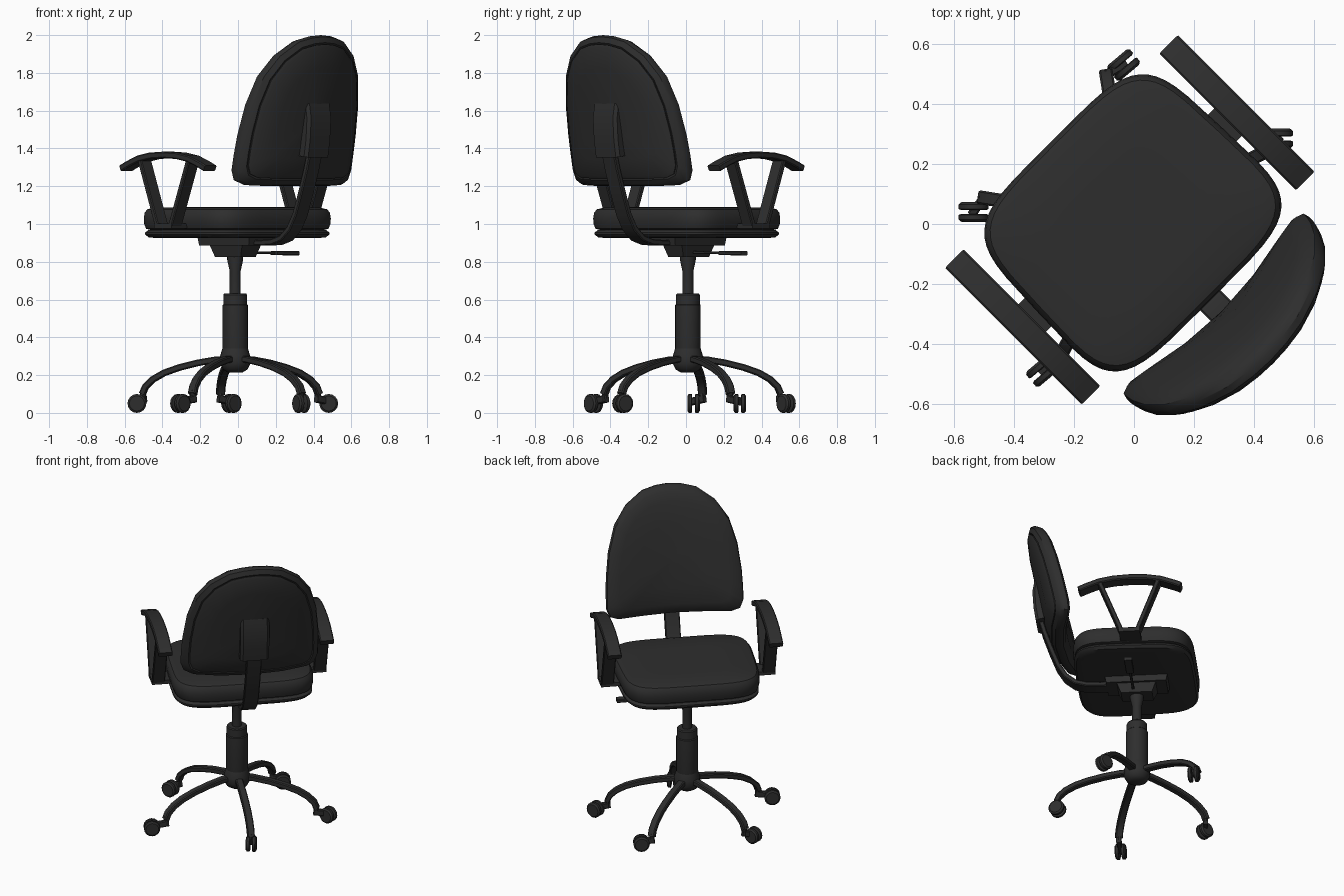
import bpy, bmesh, math
from mathutils import Vector, Matrix

cube = bpy.data.objects.get("Cube")
if cube:
    bpy.data.objects.remove(cube, do_unlink=True)

mat = bpy.data.materials.new("charcoal_black")
mat.use_nodes = True
mat.diffuse_color = (0.027, 0.027, 0.027, 1)
mat.node_tree.nodes["Principled BSDF"].inputs["Base Color"].default_value = mat.diffuse_color

TURN = Matrix.Rotation(math.radians(45), 4, 'Z')   # the chair is swivelled on its base
AXIS = Vector((-0.015, 0.01, 0))                   # column position


def loft(name, rings, turned=True, angle=35):
    """Skin a list of closed rings and cap both ends."""
    bm = bmesh.new()
    loops = [[bm.verts.new(p) for p in ring] for ring in rings]
    for a, b in zip(loops, loops[1:]):
        for i in range(len(a)):
            j = (i + 1) % len(a)
            bm.faces.new((a[i], a[j], b[j], b[i]))
    bm.faces.new(loops[0])
    bm.faces.new(loops[-1])
    bmesh.ops.recalc_face_normals(bm, faces=bm.faces)
    if turned:
        bm.transform(TURN)
    me = bpy.data.meshes.new(name)
    bm.to_mesh(me)
    bm.free()
    me.materials.append(mat)
    ob = bpy.data.objects.new(name, me)
    bpy.context.collection.objects.link(ob)
    bpy.ops.object.select_all(action='DESELECT')
    ob.select_set(True)
    bpy.context.view_layer.objects.active = ob
    bpy.ops.object.shade_smooth_by_angle(angle=math.radians(angle))
    return ob


def sweep(name, path, width, thick, heading=90, origin=(0, 0, 0), turned=True):
    """Sweep a chamfered bar along (distance, height) points in a vertical plane."""
    h = math.radians(heading)
    fwd, side, up = Vector((math.cos(h), math.sin(h), 0)), Vector((-math.sin(h), math.cos(h), 0)), Vector((0, 0, 1))
    w, t = width / 2, thick / 2
    c = min(w, t) * 0.35
    section = [(w, t - c), (w - c, t), (c - w, t), (-w, t - c), (-w, c - t), (c - w, -t), (w - c, -t), (w, c - t)]
    pts = [Vector(origin) + fwd * d + up * z for d, z in path]
    rings = []
    for i, p in enumerate(pts):
        tan = (pts[min(i + 1, len(pts) - 1)] - pts[max(i - 1, 0)]).normalized()
        nrm = side.cross(tan)
        rings.append([p + side * a + nrm * b for a, b in section])
    return loft(name, rings, turned)


def lathe(name, profile, centre=AXIS, sides=20):
    rings = [[Vector(centre) + Vector((r * math.cos(k * math.tau / sides), r * math.sin(k * math.tau / sides), z))
              for k in range(sides)] for r, z in profile]
    return loft(name, rings, False)


def box(name, size, centre, taper=1.0):
    """Box whose bottom is scaled by taper."""
    sx, sy, sz = (s / 2 for s in size)
    c = Vector(centre)
    rings = [[c + Vector((x * sx * f, y * sy * f, z)) for x, y in ((1, 1), (-1, 1), (-1, -1), (1, -1))]
             for f, z in ((taper, -sz), (1, sz))]
    return loft(name, rings)


# Seat: rounded square with a bulging front edge
def seat_ring(scale, z, n=48):
    ring = []
    for k in range(n):
        a = k * math.tau / n
        x, y = (math.copysign(abs(f) ** 0.42, f) for f in (math.cos(a), math.sin(a)))
        ring.append(Vector((0.435 * x * scale * (1 - 0.03 * y), 0.015 + 0.375 * y * scale, z)))
    return ring


loft("seat_cushion", [seat_ring(s, z) for s, z in (
    (0.9, 0.965), (0.975, 0.975), (0.995, 1.0), (1, 1.03), (0.99, 1.06), (0.96, 1.078),
    (0.88, 1.087), (0.5, 1.09))])
loft("seat_pan", [seat_ring(s, z) for s, z in (
    (0.86, 0.925), (0.95, 0.93), (0.985, 0.945), (0.985, 0.955), (0.95, 0.968))])

# Backrest: arched outline, curved around the sitter and leaning back
HALF = [(0, 0), (0.2, 0), (0.36, 0.008), (0.41, 0.035), (0.43, 0.1), (0.43, 0.2), (0.425, 0.34),
        (0.405, 0.54), (0.36, 0.73), (0.28, 0.87), (0.17, 0.965), (0.08, 0.992), (0, 1)]
OUTLINE = HALF + [(-x, t) for x, t in HALF[-2:0:-1]]


def back_ring(scale, offset):
    ring = []
    for x, t in OUTLINE:
        x, t = x * scale, 0.45 + (t - 0.45) * scale
        ring.append(Vector((x, -0.45 - 0.16 * t + 0.43 * x * x + offset, 1.2 + 0.8 * t)))
    return ring


loft("backrest_cushion", [back_ring(s, o) for s, o in (
    (0.08, 0.07), (0.5, 0.065), (0.8, 0.052), (0.93, 0.035), (0.985, 0.015), (1, -0.01),
    (0.98, -0.035), (0.91, -0.05), (0.85, -0.035))])
loft("backrest_shell", [back_ring(s, o) for s, o in (
    (0.88, -0.03), (0.89, -0.052), (0.85, -0.06), (0.6, -0.07), (0.08, -0.073))])
sweep("backrest_bracket_cover", [(-0.555, 1.36), (-0.57, 1.45), (-0.577, 1.56), (-0.565, 1.63)], 0.18, 0.09)
sweep("backrest_support_bar", [(-0.05, 0.905), (-0.2, 0.9), (-0.29, 0.905), (-0.36, 0.925), (-0.42, 0.975),
                               (-0.465, 1.05), (-0.51, 1.17), (-0.55, 1.29), (-0.585, 1.42)], 0.095, 0.03)

# Armrests: arched pad on a V of two struts with a tab into the seat
for label, side in (("left", 1), ("right", -1)):
    at = (side * 0.505, 0, 0)
    sweep(label + "_arm_pad", [(-0.295, 1.295), (-0.25, 1.315), (-0.17, 1.345), (-0.08, 1.361), (0.02, 1.366),
                               (0.12, 1.361), (0.21, 1.345), (0.29, 1.315), (0.335, 1.295)], 0.088, 0.034, 90, at)
    sweep(label + "_arm_front_strut", [(0.195, 1.335), (0.065, 0.985)], 0.08, 0.028, 90, at)
    sweep(label + "_arm_rear_strut", [(-0.165, 1.335), (-0.03, 0.985)], 0.08, 0.028, 90, at)
    box(label + "_arm_tab", (0.17, 0.13, 0.025), (side * 0.46, 0.018, 0.99))

# Tilt mechanism and height lever
box("mechanism_plate", (0.18, 0.39, 0.05), (0, 0.02, 0.91), 0.95)
box("mechanism_housing", (0.14, 0.24, 0.06), (0, 0.02, 0.855), 0.8)
sweep("lever_rod", [(0.05, 0.85), (0.3, 0.846)], 0.016, 0.014, 0, (0, 0.0, 0))
sweep("lever_paddle", [(0.27, 0.846), (0.31, 0.846), (0.41, 0.845), (0.435, 0.845)], 0.05, 0.022, 0, (0, 0.0, 0))

# Gas column and hub
lathe("gas_rod", [(0.029, 0.6), (0.029, 0.75), (0.042, 0.81), (0.042, 0.84)])
lathe("column_sleeve", [(0.06, 0.3), (0.068, 0.34), (0.068, 0.57), (0.063, 0.575), (0.063, 0.625), (0.058, 0.632)])
lathe("hub", [(0.04, 0.215), (0.065, 0.23), (0.08, 0.26), (0.08, 0.3), (0.068, 0.34)])

# Five curved legs, each with a swivelled twin-wheel caster
LEG = [(0.03, 0.285), (0.1, 0.282), (0.2, 0.265), (0.3, 0.24), (0.38, 0.212), (0.44, 0.178),
       (0.48, 0.14), (0.497, 0.1)]
CASTERS = [((0.335, -0.335), 300), ((0.48, 0.285), 0), ((-0.035, 0.53), 40),
           ((-0.535, 0.04), 180), ((-0.305, -0.49), 220)]
for i, ((cx, cy), swivel) in enumerate(CASTERS):
    heading = 315 + 72 * i
    n = str(i + 1)
    sweep("leg_" + n, LEG, 0.046, 0.034, heading, AXIS, False)
    h, s = math.radians(heading), math.radians(swivel)
    tip = AXIS + Vector((math.cos(h), math.sin(h), 0)) * 0.493
    centre = Vector((cx, cy, 0.05))
    axle, roll = Vector((-math.sin(s), math.cos(s), 0)), Vector((math.cos(s), math.sin(s), 0))
    lathe("caster_stem_" + n, [(0.016, 0.06), (0.016, 0.12)], tip, 10)
    # yoke joining the stem to the wheels
    gap = centre - tip
    gap.z = 0
    yaw = math.degrees(math.atan2(gap.y, gap.x))
    sweep("caster_yoke_" + n, [(-0.015, 0.075), (gap.length + 0.01, 0.06)], 0.03, 0.04, yaw, tip, False)
    for tag, d in (("a", 1), ("b", -1)):
        rings = []
        for off, r in ((0.007, 0.043), (0.01, 0.05), (0.025, 0.05), (0.033, 0.04)):
            rings.append([centre + axle * d * off + roll * r * math.cos(k * math.tau / 16)
                          + Vector((0, 0, r * math.sin(k * math.tau / 16))) for k in range(16)])
        loft("caster_wheel_" + n + tag, rings, False)
